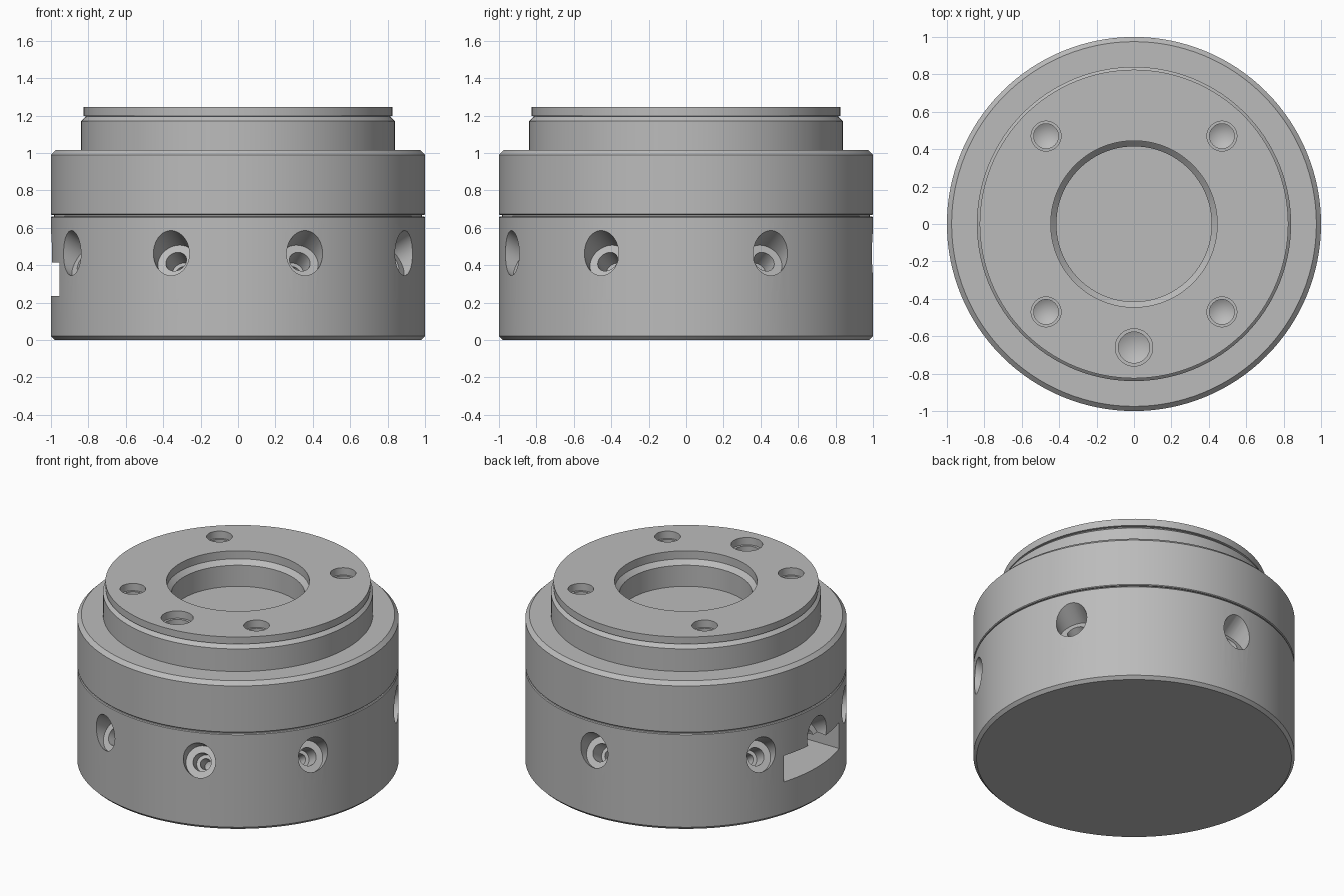
import bpy, bmesh, math
from mathutils import Matrix, Vector

cube = bpy.data.objects.get("Cube")
if cube:
    bpy.data.objects.remove(cube, do_unlink=True)

steel = bpy.data.materials.new("steel grey")
steel.use_nodes = True
GREY = (0.5, 0.5, 0.5, 1)
steel.diffuse_color = GREY
steel.node_tree.nodes["Principled BSDF"].inputs["Base Color"].default_value = GREY


def lathe(name, profile, sides, matrix=Matrix()):
    """Closed solid turned about z from (radius, height) points, bottom to top."""
    bm = bmesh.new()
    rings = []
    for r, z in profile:
        if r == 0:
            rings.append([bm.verts.new((0, 0, z))] * sides)
        else:
            turn = [2 * math.pi * i / sides for i in range(sides)]
            rings.append([bm.verts.new((r * math.cos(a), r * math.sin(a), z)) for a in turn])
    for low, high in zip(rings, rings[1:]):
        for i in range(sides):
            j = (i + 1) % sides
            corners = dict.fromkeys((low[i], low[j], high[j], high[i]))
            bm.faces.new(list(corners))
    for ring in (rings[0], rings[-1]):
        if ring[0] != ring[1]:
            bm.faces.new(ring)
    bmesh.ops.recalc_face_normals(bm, faces=bm.faces)
    bm.transform(matrix)
    return finish(name, bm)


def finish(name, bm):
    mesh = bpy.data.meshes.new(name)
    bm.to_mesh(mesh)
    bm.free()
    mesh.materials.append(steel)
    obj = bpy.data.objects.new(name, mesh)
    bpy.context.collection.objects.link(obj)
    return obj


def cut(target, cutters):
    """Subtract each cutter, then remove it."""
    bpy.context.view_layer.objects.active = target
    for cutter in cutters:
        cutter.hide_render = True
        mod = target.modifiers.new("cut", 'BOOLEAN')
        mod.operation, mod.solver, mod.object = 'DIFFERENCE', 'EXACT', cutter
        bpy.ops.object.modifier_apply(modifier=mod.name)
        bpy.data.objects.remove(cutter, do_unlink=True)


# Lower housing with a chamfered foot
lower_housing = lathe("lower_housing", [(0.98, 0), (1, 0.02), (1, 0.655), (0.995, 0.66)], 128)

# Upper housing: seam, ring, neck and undercut lip
TOP = 1.245
upper_housing = lathe("upper_housing", [
    (0.985, 0.658), (0.985, 0.668), (0.995, 0.668), (1, 0.673), (1, 0.99), (0.975, 1.015),
    (0.84, 1.015), (0.84, 1.17), (0.812, 1.195), (0.825, 1.197), (0.825, TOP)], 128)

# Side ports: stepped bores slanting down and inward
port_profile = [(0, -0.36), (0.035, -0.34), (0.035, -0.2), (0.058, -0.2), (0.058, -0.09),
                (0.103, -0.09), (0.103, 0.12)]
ports = []
for degrees in (-63, -21, 21, 63, 117, 180, 243, 270):
    a = math.radians(degrees)
    outward = Vector((math.sin(a), -math.cos(a), 0))
    axis = outward + Vector((0, 0, math.tan(math.radians(31))))
    place = Matrix.Translation(outward + Vector((0, 0, 0.465)))
    ports.append(lathe("port_cutter", port_profile, 40,
                       place @ axis.to_track_quat('Z', 'Y').to_matrix().to_4x4()))

# Deep side slot
bm = bmesh.new()
bmesh.ops.create_cube(bm, size=1, matrix=Matrix.Translation((-0.85, 0, 0.325))
                      @ Matrix.Diagonal((0.6, 0.6, 0.18, 1)))
cut(lower_housing, ports + [finish("slot_cutter", bm)])

# Central recess, four bolt holes and one larger pin hole in the top face
recess = lathe("recess_cutter", [(0.415, -0.23), (0.415, -0.085), (0.445, -0.055), (0.445, 0.05)],
               96, Matrix.Translation((0, 0, TOP)))
holes = [(x, y, 0.08, 0.066) for x in (-0.47, 0.47) for y in (-0.47, 0.47)]
holes.append((0, -0.66, 0.1, 0.083))
cutters = [recess]
for x, y, outer, inner in holes:
    profile = [(0, -0.34), (inner, -0.3), (inner, -0.05), (outer, -0.05), (outer, 0.05)]
    cutters.append(lathe("hole_cutter", profile, 40, Matrix.Translation((x, y, TOP))))
cut(upper_housing, cutters)

# Smooth walls with crisp edges
for obj in (lower_housing, upper_housing):
    bpy.ops.object.select_all(action='DESELECT')
    obj.select_set(True)
    bpy.context.view_layer.objects.active = obj
    bpy.ops.object.shade_smooth_by_angle(angle=math.radians(25))
